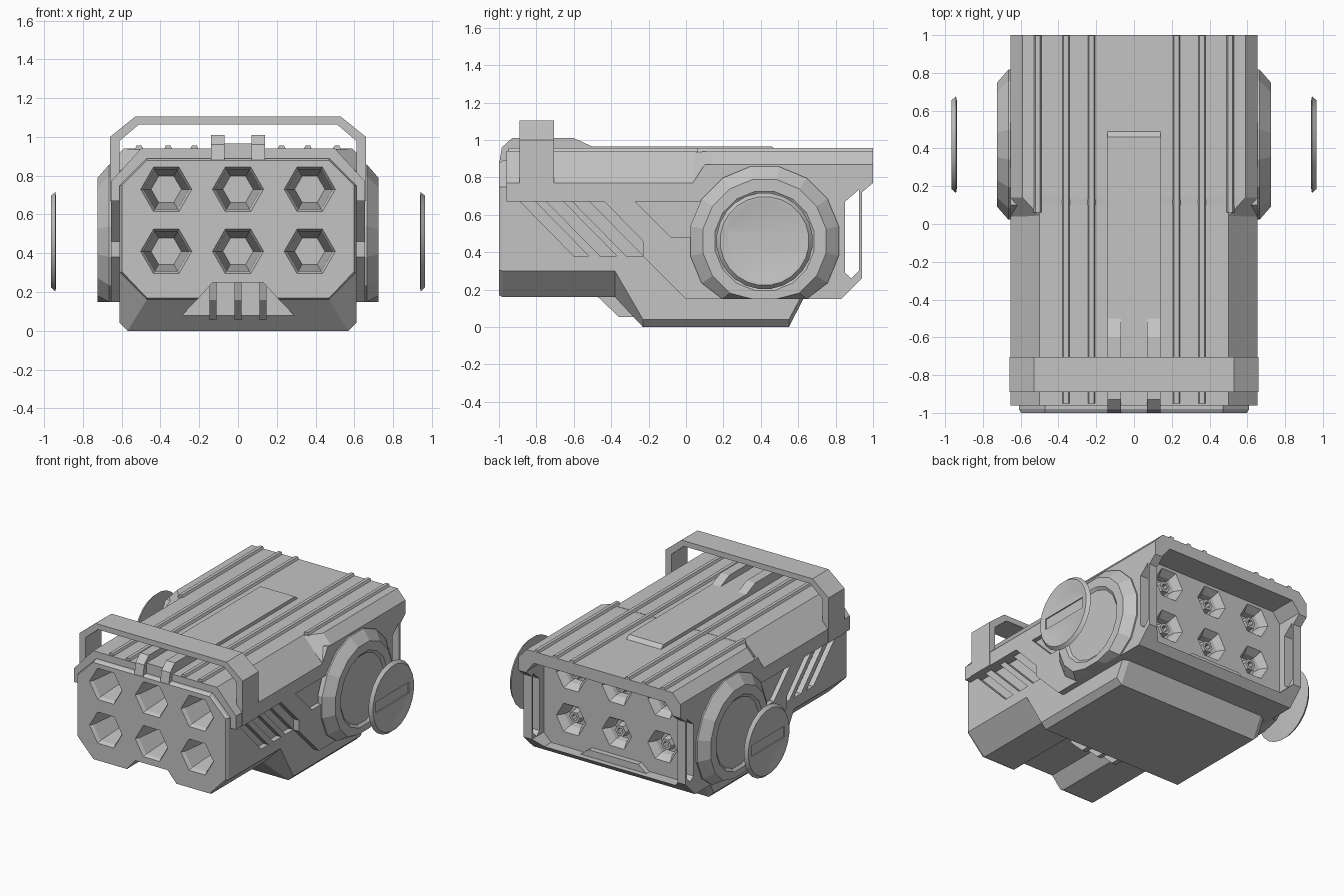
import bpy, bmesh
from math import cos, sin, pi, radians

if "Cube" in bpy.data.objects:
    bpy.data.objects.remove(bpy.data.objects["Cube"])

grey = bpy.data.materials.new("plain_grey")
grey.use_nodes = True
colour = (0.55, 0.55, 0.55, 1)
grey.diffuse_color = colour
grey.node_tree.nodes["Principled BSDF"].inputs["Base Color"].default_value = colour


def loft(name, *stacks):
    """Each stack is a list of rings, bridged in order and capped at both ends."""
    bm = bmesh.new()
    for rings in stacks:
        rows = [[bm.verts.new(p) for p in r] for r in rings]
        n = len(rows[0])
        for a, b in zip(rows, rows[1:]):
            for i in range(n):
                j = (i + 1) % n
                bm.faces.new((a[i], a[j], b[j], b[i]))
        bm.faces.new(rows[0])
        bm.faces.new(rows[-1])
    bmesh.ops.recalc_face_normals(bm, faces=bm.faces)
    mesh = bpy.data.meshes.new(name)
    bm.to_mesh(mesh)
    bm.free()
    mesh.materials.append(grey)
    obj = bpy.data.objects.new(name, mesh)
    bpy.context.collection.objects.link(obj)
    return obj


def side_prism(pts, x0, x1):
    return [[(x, y, z) for y, z in pts] for x in (x0, x1)]


def front_prism(pts, y0, y1):
    return [[(x, y, z) for x, z in pts] for y in (y0, y1)]


def both_sides(pts, x0, x1):
    return [side_prism(pts, x0, x1), side_prism(pts, -x1, -x0)]


def box(x0, x1, y0, y1, z0, z1):
    return side_prism([(y0, z0), (y1, z0), (y1, z1), (y0, z1)], x0, x1)


def mirrored(half):
    """Close a right-hand outline, listed bottom to top, with its mirror image."""
    return half + [(-x, z) for x, z in reversed(half)]


def hex_stack(cx, cz, steps):
    return [[(cx + r * cos(i * pi / 3), y, cz + r * sin(i * pi / 3)) for i in range(6)]
            for y, r in steps]


def cut(targets, cutter):
    cutter.hide_render = True
    for obj in targets:
        mod = obj.modifiers.new("cut", "BOOLEAN")
        mod.operation = "DIFFERENCE"
        mod.solver = "EXACT"
        mod.object = cutter
        bpy.context.view_layer.update()
        graph = bpy.context.evaluated_depsgraph_get()
        mesh = bpy.data.meshes.new_from_object(obj.evaluated_get(graph))
        obj.modifiers.clear()
        obj.data = mesh
    bpy.data.objects.remove(cutter)


cells = [(x, z) for x in (-0.37, 0, 0.37) for z in (0.41, 0.73)]

# Main hull: chamfered section that drops into a deeper keel
def hull_ring(y, zbot, zside, xbot, inset=0):
    half = [(xbot, zbot), (0.61 - inset, zside), (0.61 - inset, 0.75), (0.47, 0.89 - inset)]
    return [(x, y, z) for x, z in mirrored(half)]

hull = loft("hull", [
    hull_ring(-1, 0.17, 0.305, 0.47, 0.012), hull_ring(-0.98, 0.16, 0.3, 0.47),
    hull_ring(-0.38, 0.16, 0.3, 0.47), hull_ring(-0.23, 0, 0.04, 0.57),
    hull_ring(0.55, 0, 0.04, 0.57), hull_ring(0.63, 0.155, 0.19, 0.57)])

# Top cover with sloped shoulders
cover_half = [(0.655, 0.67), (0.655, 0.77), (0.5, 0.94)]
cover = loft("top_cover", front_prism(mirrored(cover_half), -0.96, 0.1))

# Rear housing
housing = loft("rear_housing", side_prism([
    (0, 0.15), (-0.23, 0.38), (-0.23, 0.46), (-0.44, 0.675), (0.03, 0.76), (0.1, 0.87),
    (1, 0.87), (1, 0.77), (0.94, 0.72), (0.94, 0.26), (0.83, 0.15)], -0.655, 0.655))
roof = [[(0.65, 0.77), (0.65, 0.78), (0.5, 0.935)], [(0.655, 0.865), (0.655, 0.87), (0.59, 0.94)],
        [(0.655, 0.865), (0.655, 0.87), (0.59, 0.94)]]
loft("rear_roof", [[(x, y, z) for x, z in mirrored(h)]
                   for h, y in zip(roof, (0.04, 0.14, 1))])

# Launch tube openings at the front
cut([hull, cover], loft("tube_cutter", *[
    hex_stack(x, z, [(-1.02, 0.143), (-0.975, 0.118), (-0.65, 0.078)]) for x, z in cells]))

# Channel under the nose
cut([hull], loft("channel_cutter", front_prism(
    mirrored([(0.29, 0.08), (0.2, 0.172), (0.13, 0.25)]), -1.1, -0.3)))

# Slanted vents on the sides
vents = []
for top, bottom, w in ((-0.89, -0.6, 0.08), (-0.75, -0.46, 0.09), (-0.61, -0.32, 0.09)):
    vents += both_sides([(top, 0.675), (bottom, 0.38), (bottom + w, 0.38), (top + w, 0.675)],
                        0.57, 0.63)
cut([hull], loft("vent_cutter", *vents))

# Rear recess, side scoops and side windows
cut([housing], loft("recess_cutter", front_prism(
    mirrored([(0.53, 0.2), (0.59, 0.26), (0.59, 0.78), (0.53, 0.855)]), 0.8, 1.1)))
cut([housing], loft("window_cutter", *both_sides(
    [(0.85, 0.29), (0.885, 0.26), (0.925, 0.3), (0.925, 0.735), (0.85, 0.67)], 0.5, 0.7)))
cut([housing], loft("scoop_cutter", *both_sides(
    [(-0.27, 0.67), (-0.08, 0.48), (0.2, 0.48), (0.2, 0.67)], 0.622, 0.7)))

# Exhaust cups and nozzles
cut([housing], loft("exhaust_cutter", *[
    hex_stack(x, z, [(0.7, 0.08), (0.75, 0.085), (0.83, 0.14)]) for x, z in cells]))
loft("nozzles", *[hex_stack(x, z, [(0.69, 0.05), (0.76, 0.042), (0.76, 0.022), (0.71, 0.02)])
                  for x, z in cells])
loft("rear_sill", front_prism(mirrored([(0.28, 0.19), (0.2, 0.25)]), 0.78, 0.84))

# Fins beneath the nose
loft("belly_fins", *[side_prism(
    [(-0.5, 0.25), (-0.47, 0.16), (-0.36, 0.055), (-0.27, 0.055), (-0.2, 0.25)],
    x - 0.018, x + 0.018) for x in (-0.13, 0, 0.13)])

# Lengthwise ribs on the cover
ribs = []
for x, start in ((0.225, -0.95), (0.36, -0.95), (0.51, 0.06)):
    for s in (-1, 1):
        ribs.append(front_prism([(s * x - 0.022, 0.935), (s * x + 0.022, 0.935),
                                 (s * x + 0.012, 0.956), (s * x - 0.012, 0.956)], start, 0.999))
loft("cover_ribs", *ribs)

# Raised spine plate and latch tabs
loft("spine_plate", side_prism(
    [(-0.96, 0.9), (-0.96, 0.965), (0.46, 0.965), (0.5, 0.93)], -0.14, 0.14))
loft("latch_tabs", *both_sides(
    [(-0.998, 0.88), (-0.985, 0.96), (-0.93, 1.01), (-0.6, 1.01), (-0.5, 0.965), (-0.5, 0.88)],
    0.07, 0.14))

# Carry handle as one bent strip
outer = [(0.66, 0.67), (0.66, 1.0), (0.53, 1.105)]
inner = [(0.61, 0.67), (0.61, 0.98), (0.51, 1.065)]
arch = mirrored(outer) + list(reversed(mirrored(inner)))
loft("carry_handle", front_prism(arch, -0.89, -0.705))


# Round side mounts and separate hub caps
def disc(name, sides, steps, floor=0.0):
    stacks = []
    for s in (-1, 1):
        stacks.append([[(s * x, 0.42 + r * cos((i + 0.5) * 2 * pi / sides),
                         max(floor, 0.46 + r * sin((i + 0.5) * 2 * pi / sides)))
                        for i in range(sides)] for x, r in steps])
    return loft(name, *stacks)

disc("side_mounts", 16, [(0.63, 0.405), (0.665, 0.405), (0.725, 0.335), (0.725, 0.27),
                         (0.71, 0.25)], 0.15)
caps = disc("hub_caps", 24, [(0.938, 0.235), (0.942, 0.258), (0.965, 0.238), (0.965, 0.225),
                             (0.957, 0.2)])
cut([caps], loft("groove_cutter", box(0.949, 1, 0.23, 0.61, 0.42, 0.5),
                 box(-1, -0.949, 0.23, 0.61, 0.42, 0.5)))
for obj in [caps]:
    bpy.context.view_layer.objects.active = obj
    obj.select_set(True)
    bpy.ops.object.shade_smooth_by_angle(angle=radians(20))
